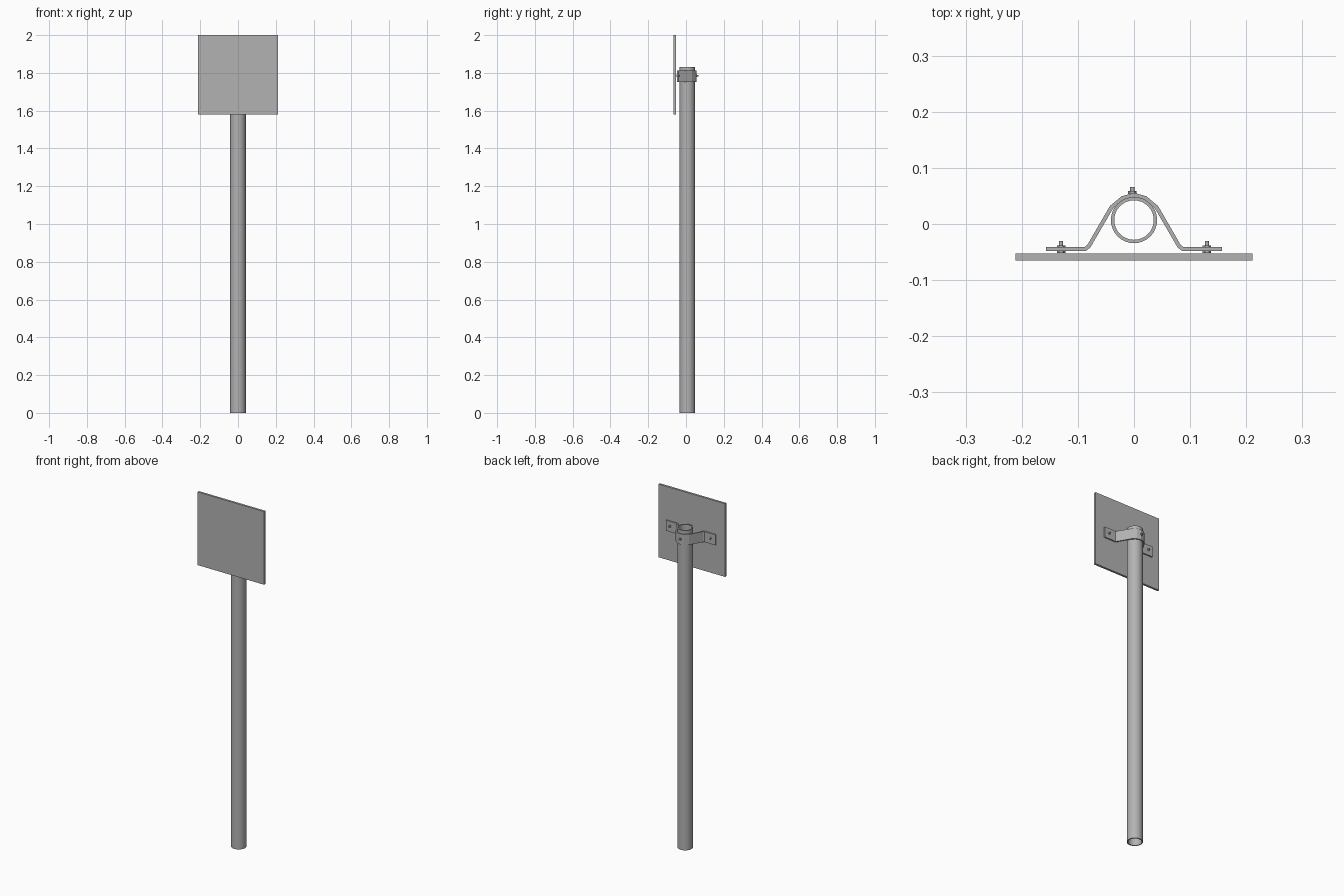
import bpy, bmesh
from math import cos, sin, pi
from mathutils import Vector

if "Cube" in bpy.data.objects:
    bpy.data.objects.remove(bpy.data.objects["Cube"])

CY, BOLT_Z = 0.007, 1.784

# Dark grey metal
metal = bpy.data.materials.new("dark_metal")
metal.diffuse_color = (0.45, 0.45, 0.45, 1)
metal.use_nodes = True
metal.node_tree.nodes["Principled BSDF"].inputs["Base Color"].default_value = metal.diffuse_color


def finish(name, bm, smooth=False):
    bmesh.ops.recalc_face_normals(bm, faces=bm.faces)
    me = bpy.data.meshes.new(name)
    bm.to_mesh(me)
    bm.free()
    me.materials.append(metal)
    ob = bpy.data.objects.new(name, me)
    bpy.context.collection.objects.link(ob)
    if smooth:
        bpy.ops.object.select_all(action='DESELECT')
        ob.select_set(True)
        bpy.context.view_layer.objects.active = ob
        bpy.ops.object.shade_smooth_by_angle(angle=0.6)
    return ob


def box(name, lo, hi):
    bm = bmesh.new()
    bmesh.ops.create_cube(bm, size=1)
    for v in bm.verts:
        v.co = [l + (c + 0.5) * (h - l) for c, l, h in zip(v.co, lo, hi)]
    return finish(name, bm)


def rod(bm, x, z, y0, y1, r, n):
    """Capped prism along y."""
    rings = [[bm.verts.new((x + r * cos(2 * pi * i / n), y, z + r * sin(2 * pi * i / n)))
              for i in range(n)] for y in (y0, y1)]
    for i in range(n):
        j = (i + 1) % n
        bm.faces.new((rings[0][i], rings[0][j], rings[1][j], rings[1][i]))
    for ring in rings:
        bm.faces.new(ring)


def offset(path, d):
    """Mitred parallel copy of an open 2D path."""
    pts = [Vector(p) for p in path]
    nrm = []
    for a, b in zip(pts, pts[1:]):
        t = (b - a).normalized()
        nrm.append(Vector((-t.y, t.x)))
    out = []
    for i, p in enumerate(pts):
        a, b = nrm[max(i - 1, 0)], nrm[min(i, len(nrm) - 1)]
        m = a + b
        out.append(p + m * (2 * d / m.length_squared))
    return out


# Hollow post, open at both ends
N = 32
bm = bmesh.new()
profile = [(0.0412, 0), (0.0412, 1.832), (0.0352, 1.832), (0.0352, 0)]
rings = [[bm.verts.new((r * cos(2 * pi * i / N), CY + r * sin(2 * pi * i / N), z))
          for i in range(N)] for r, z in profile]
for k in range(4):
    a, b = rings[k], rings[(k + 1) % 4]
    for i in range(N):
        j = (i + 1) % N
        bm.faces.new((a[i], a[j], b[j], b[i]))
finish("post", bm, smooth=True)

# Square sign plate
box("sign_plate", (-0.211, -0.065, 1.581), (0.211, -0.0525, 2.0))

# Bent bracket strap wrapping the back of the post
half = [(0.157, -0.041), (0.088, -0.041), (0.083, -0.037), (0.043, 0.032), (0.022, 0.0495)]
outer = half + [(0, 0.0555)] + [(-x, y) for x, y in reversed(half)]
inner = offset(outer, 0.007)
bm = bmesh.new()
rows = []
for o, i in zip(outer, inner):
    rows.append([bm.verts.new((p[0], p[1], z)) for p, z in
                 ((o, 1.752), (o, 1.812), (i, 1.812), (i, 1.752))])
for a, b in zip(rows, rows[1:]):
    for k in range(4):
        m = (k + 1) % 4
        bm.faces.new((a[k], a[m], b[m], b[k]))
bm.faces.new(rows[0])
bm.faces.new(rows[-1])
finish("bracket_strap", bm)

# Bolts: (x, start of shaft, strap surface)
for name, x, y0, ys in (("left_bolt", -0.13, -0.0515, -0.042),
                        ("right_bolt", 0.13, -0.0515, -0.042),
                        ("back_bolt", -0.003, 0.0435, 0.0545)):
    bm = bmesh.new()
    rod(bm, x, BOLT_Z, y0, ys + 0.0115, 0.0038, 12)      # shaft
    rod(bm, x, BOLT_Z, ys - 0.001, ys + 0.004, 0.0075, 6)  # nut
    if "back" not in name:
        rod(bm, x, BOLT_Z, y0, ys - 0.005, 0.0075, 6)     # head at the plate
    finish(name, bm)
